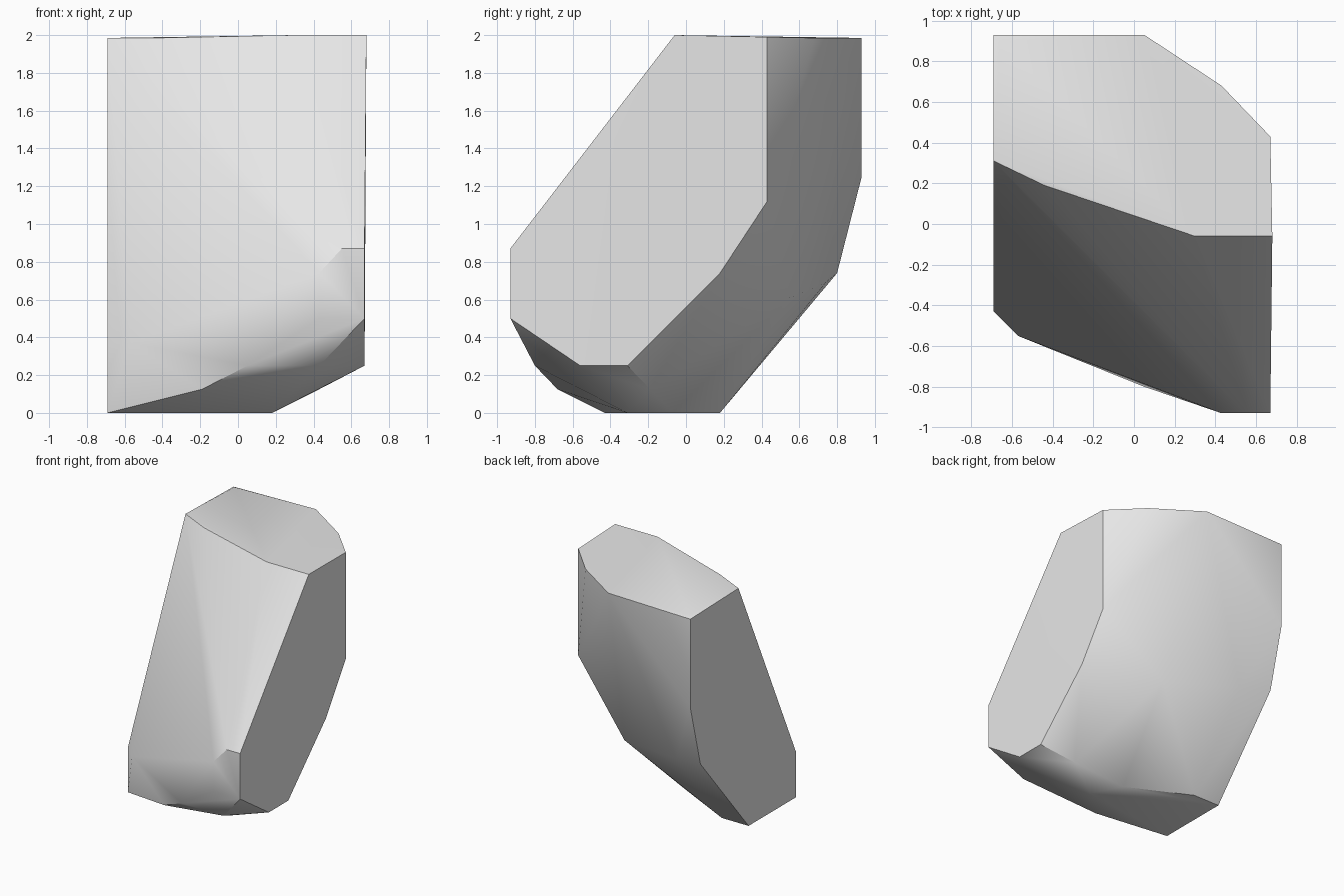
import bpy
import bmesh
from math import radians

# Remove the default object if the scene has it
default_object = bpy.data.objects.get("Cube")
if default_object:
    bpy.data.objects.remove(default_object, do_unlink=True)

# Stone colour
stone = bpy.data.materials.new("stone_grey")
stone.use_nodes = True
stone_colour = (0.8, 0.8, 0.8, 1.0)
stone.diffuse_color = stone_colour
stone.node_tree.nodes["Principled BSDF"].inputs["Base Color"].default_value = stone_colour


def side_facet(x, outline):
    """Corners of a flat side, given as (y, z) pairs."""
    return [(x, y, z) for y, z in outline]


def level_facet(z, outline):
    """Corners of a flat level cut, given as (x, y) pairs."""
    return [(x, y, z) for x, y in outline]


# Flat cut sides of the boulder
corners = side_facet(0.67, [(0.43, 1.99), (0.43, 1.12), (0.18, 0.74), (-0.31, 0.25),
                            (-0.56, 0.25), (-0.93, 0.5), (-0.93, 0.87)])
corners += side_facet(-0.69, [(0.31, 1.985), (0.93, 1.97), (0.93, 1.25), (0.8, 0.74),
                              (0.18, 0), (-0.43, 0), (-0.43, 0.37)])

# Top: a level cut that rises slightly towards one front corner
corners += level_facet(1.985, [(-0.44, 0.19), (-0.66, 0.9), (0.05, 0.93), (0.43, 0.68)])
corners += level_facet(2, [(0.3, -0.06), (0.68, -0.06)])

# Resting face
corners += level_facet(0, [(-0.45, 0.18), (0.05, -0.07), (0.18, -0.31)])

# Chipped lower front edge and underside
corners += level_facet(0.25, [(0.05, -0.8), (0.43, -0.8)])
corners += level_facet(0.125, [(-0.19, -0.68), (0.43, -0.19)])
corners += [(-0.57, -0.55, 0.37)]

# Small blunt facet on the front corner
corners += [(0.55, -0.93, 0.87), (0.43, -0.93, 0.74), (0.43, -0.93, 0.5)]

# Ridge across the lower back
corners += [(0.17, 0.55, 0.61), (-0.43, 0.74, 0.69)]

# Wrap the corners in one faceted shell
bm = bmesh.new()
for corner in corners:
    bm.verts.new(corner)
bmesh.ops.convex_hull(bm, input=list(bm.verts))
loose = [vert for vert in bm.verts if not vert.link_faces]
bmesh.ops.delete(bm, geom=loose, context="VERTS")
bmesh.ops.recalc_face_normals(bm, faces=list(bm.faces))

mesh = bpy.data.meshes.new("boulder")
bm.to_mesh(mesh)
bm.free()
mesh.materials.append(stone)
boulder = bpy.data.objects.new("boulder", mesh)
bpy.context.collection.objects.link(boulder)

# Smooth the gentle facets, keep the hard cuts sharp
bpy.ops.object.select_all(action="DESELECT")
boulder.select_set(True)
bpy.context.view_layer.objects.active = boulder
bpy.ops.object.shade_smooth_by_angle(angle=radians(35))
